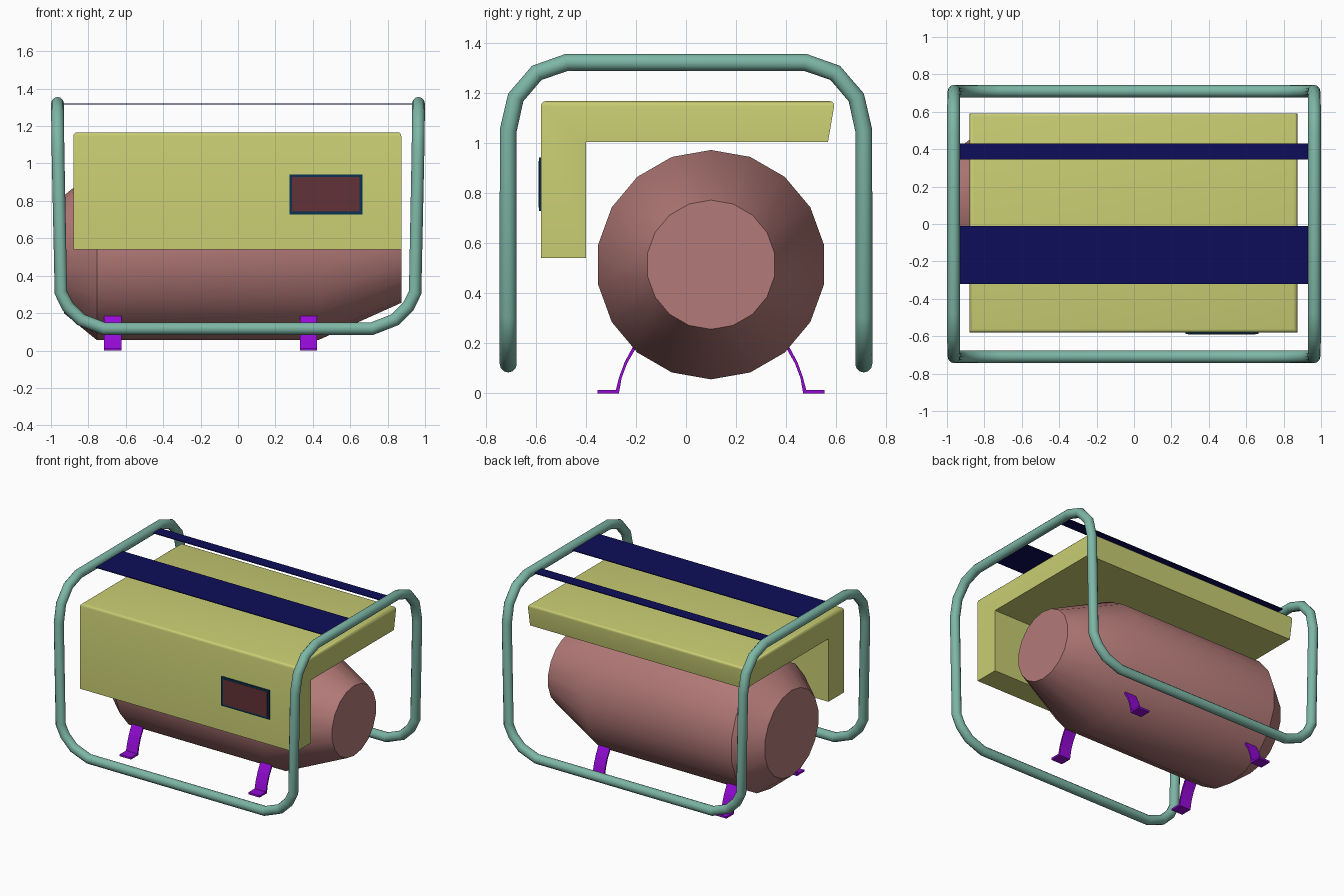
import bpy, bmesh, math
from mathutils import Vector

if "Cube" in bpy.data.objects:
    bpy.data.objects.remove(bpy.data.objects["Cube"], do_unlink=True)


def material(name, rgb):
    mat = bpy.data.materials.new(name)
    mat.use_nodes = True
    mat.diffuse_color = (*rgb, 1)
    mat.node_tree.nodes["Principled BSDF"].inputs["Base Color"].default_value = (*rgb, 1)
    return mat


OLIVE = material("olive cover", (0.58, 0.61, 0.17))
PINK = material("dusty pink tank", (0.45, 0.195, 0.188))
TEAL = material("teal tube", (0.205, 0.47, 0.38))
NAVY = material("navy strap", (0.004, 0.004, 0.1))
PURPLE = material("purple bracket", (0.3, 0.003, 0.68))
MAROON = material("maroon panel", (0.12, 0.032, 0.038))
BLUE = material("dark blue trim", (0.003, 0.032, 0.08))


def finish(bm, name, mat):
    bmesh.ops.recalc_face_normals(bm, faces=bm.faces)
    mesh = bpy.data.meshes.new(name)
    bm.to_mesh(mesh)
    bm.free()
    obj = bpy.data.objects.new(name, mesh)
    bpy.context.collection.objects.link(obj)
    mesh.materials.append(mat)
    return obj


def smooth(obj, degrees=35):
    bpy.ops.object.select_all(action="DESELECT")
    obj.select_set(True)
    bpy.context.view_layer.objects.active = obj
    bpy.ops.object.shade_smooth_by_angle(angle=math.radians(degrees))


def extrude_profile(name, profile, x0, x1, mat):
    """Closed (y, z) outline swept from x0 to x1."""
    bm = bmesh.new()
    face = bm.faces.new([bm.verts.new((x0, y, z)) for y, z in profile])
    new = bmesh.ops.extrude_face_region(bm, geom=[face])["geom"]
    bmesh.ops.translate(bm, vec=(x1 - x0, 0, 0),
                        verts=[v for v in new if isinstance(v, bmesh.types.BMVert)])
    return finish(bm, name, mat)


def box(name, low, high, mat):
    (x0, y0, z0), (x1, y1, z1) = low, high
    return extrude_profile(name, [(y0, z0), (y1, z0), (y1, z1), (y0, z1)], x0, x1, mat)


# Tank: faceted drum with tapered ends, lying along x
SIDES = 18
bm = bmesh.new()
rings = []
for x, r in [(-0.93, 0.315), (-0.755, 0.458), (0.43, 0.458), (0.875, 0.258)]:
    angles = [2 * math.pi * i / SIDES for i in range(SIDES)]
    rings.append([bm.verts.new((x, 0.1 + r * math.sin(a), 0.514 + r * math.cos(a)))
                  for a in angles])
for a, b in zip(rings, rings[1:]):
    for i in range(SIDES):
        j = (i + 1) % SIDES
        bm.faces.new((a[i], a[j], b[j], b[i]))
bm.faces.new(rings[0])
bm.faces.new(rings[-1])
smooth(finish(bm, "tank", PINK))

# Cover: solid L-shaped shell with softened upper edges
cover = extrude_profile("cover", [(-0.58, 0.54), (-0.40, 0.54), (-0.40, 1.003),
                                  (0.567, 1.003), (0.595, 1.167), (-0.58, 1.167)],
                        -0.88, 0.873, OLIVE)
bm = bmesh.new()
bm.from_mesh(cover.data)
top_edges = [e for e in bm.edges if all(v.co.z > 1.1 for v in e.verts)]
bmesh.ops.bevel(bm, geom=top_edges, offset=0.02, segments=3, profile=0.5, affect="EDGES")
bm.to_mesh(cover.data)
bm.free()
smooth(cover)

# Control panel on the front of the cover
box("panel_trim", (0.275, -0.588, 0.728), (0.665, -0.579, 0.942), BLUE)
box("control_panel", (0.29, -0.590, 0.742), (0.65, -0.586, 0.928), MAROON)

# Tube frame: one quarter of the loop, mirrored into a closed path
quarter = [Vector(p) for p in [
    (0.717, -0.71, 0.117), (0.84, -0.71, 0.165), (0.91, -0.71, 0.235), (0.947, -0.71, 0.31),
    (0.962, -0.71, 1.05), (0.964, -0.68, 1.182), (0.965, -0.596, 1.28), (0.965, -0.476, 1.322)]]


def flipped(points, sx, sy):
    return [Vector((p.x * sx, p.y * sy, p.z)) for p in points]


loop = (quarter + flipped(quarter, 1, -1)[::-1]
        + flipped(quarter, -1, -1) + flipped(quarter, -1, 1)[::-1])
curve = bpy.data.curves.new("tube_frame", "CURVE")
curve.dimensions = "3D"
curve.bevel_depth = 0.034
curve.bevel_resolution = 4
spline = curve.splines.new("POLY")
spline.points.add(len(loop) - 1)
for point, co in zip(spline.points, loop):
    point.co = (*co, 1)
spline.use_cyclic_u = True
frame = bpy.data.objects.new("tube_frame", curve)
bpy.context.collection.objects.link(frame)
curve.materials.append(TEAL)
bpy.ops.object.select_all(action="DESELECT")
frame.select_set(True)
bpy.context.view_layer.objects.active = frame
bpy.ops.object.convert(target="MESH")
smooth(frame, 50)

# Straps stretched between the side tubes
for name, y0, y1 in [("wide_strap", -0.32, -0.01), ("narrow_strap", 0.345, 0.43)]:
    box(name, (-0.94, y0, 1.315), (0.94, y1, 1.321), NAVY)

# Foot brackets: curved strip from the tank down to a flat pad
outer = [(0.31, 0.19), (0.345, 0.125), (0.367, 0.065), (0.38, 0.014), (0.453, 0.014)]
inner = [(0.453, 0.0), (0.368, 0.0), (0.357, 0.062), (0.335, 0.12), (0.298, 0.185)]
for x, end in [(-0.67, "right"), (0.377, "left")]:
    for side, label in [(-1, "front"), (1, "back")]:
        outline = [(0.1 + side * y, z) for y, z in outer + inner]
        extrude_profile(f"{label}_{end}_foot", outline, x - 0.046, x + 0.046, PURPLE)
